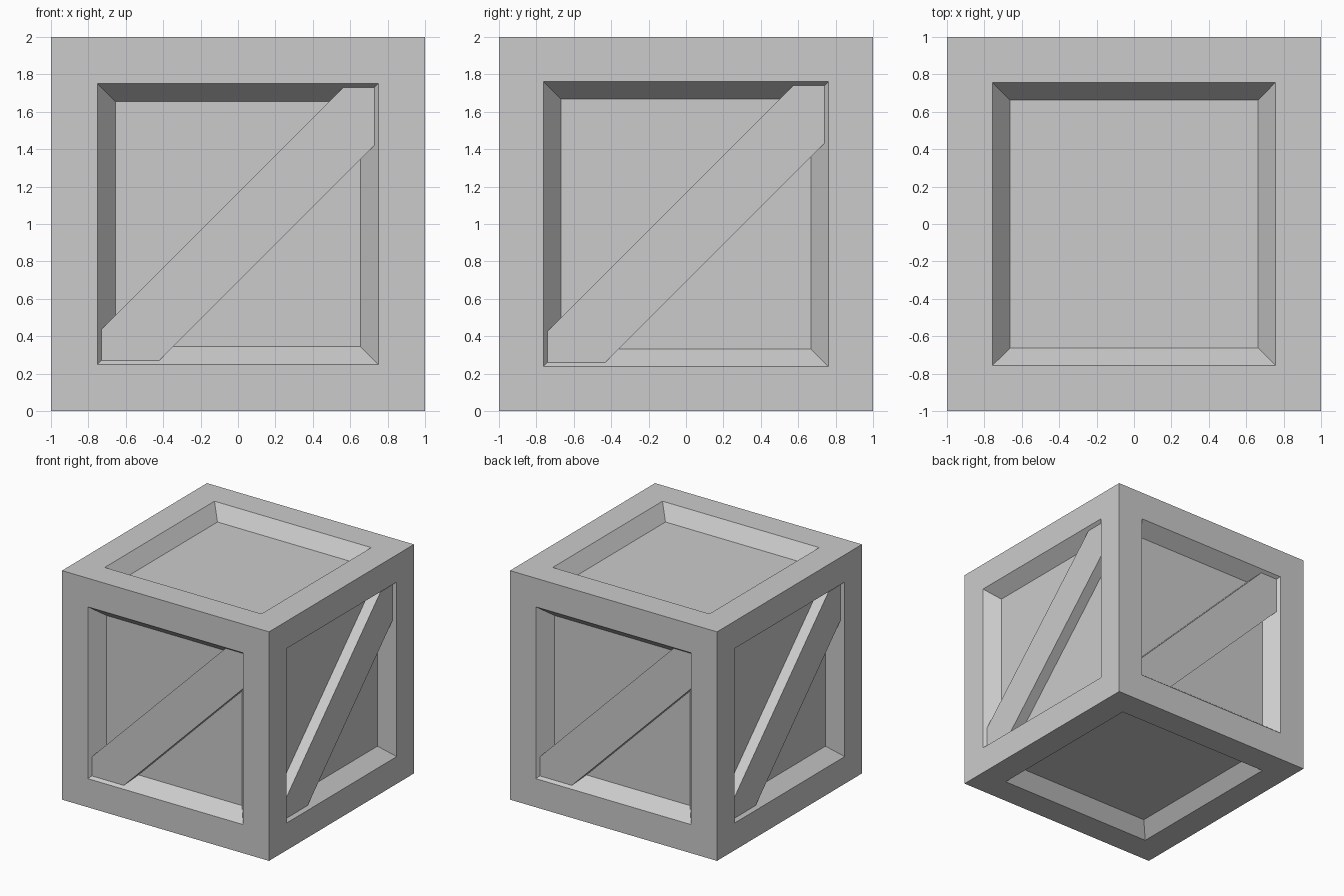
import bpy
import bmesh
from math import pi
from mathutils import Matrix, Vector

cube = bpy.data.objects.get("Cube")
if cube:
    bpy.data.objects.remove(cube, do_unlink=True)

grey = bpy.data.materials.new("plain grey")
grey.use_nodes = True
colour = (0.6, 0.6, 0.6, 1)
grey.diffuse_color = colour
grey.node_tree.nodes["Principled BSDF"].inputs["Base Color"].default_value = colour

RECESS, TAPER = 0.12, 0.095     # panel depth and slope width
BRACE_TOP = 0.025               # brace face below the frame face


def finish(bm, name):
    bmesh.ops.recalc_face_normals(bm, faces=bm.faces)
    mesh = bpy.data.meshes.new(name)
    bm.to_mesh(mesh)
    bm.free()
    mesh.materials.append(grey)
    obj = bpy.data.objects.new(name, mesh)
    bpy.context.collection.objects.link(obj)


# Crate body: each side inset to a frame, then sunk to a sloped panel
def opening(normal):
    if abs(normal.x) > 0.5:
        return 0.762
    return 0.75 if abs(normal.y) > 0.5 else 0.757


bm = bmesh.new()
bmesh.ops.create_cube(bm, size=2, matrix=Matrix.Translation((0, 0, 1)))
bm.normal_update()
for face in list(bm.faces):
    normal = face.normal.copy()
    for width in (1 - opening(normal), TAPER):
        bmesh.ops.inset_individual(bm, faces=[face], thickness=width, use_even_offset=True)
    bmesh.ops.translate(bm, verts=face.verts, vec=-normal * RECESS)
finish(bm, "crate_body")


# Diagonal brace: a six-sided board with square-cut ends, one per upright side
def brace(name, half, turn):
    upper, lower = 0.167, 0.31
    low_end = [(-half, -half + upper), (-half, -half), (-half + lower, -half)]
    outline = low_end + [(-z, -x) for x, z in reversed(low_end)]
    bm = bmesh.new()
    verts = [bm.verts.new((x, -1 + BRACE_TOP, z + 1)) for x, z in outline]
    face = bm.faces.new(verts)
    new = bmesh.ops.extrude_face_region(bm, geom=[face])["geom"]
    back = [v for v in new if isinstance(v, bmesh.types.BMVert)]
    bmesh.ops.translate(bm, verts=back, vec=Vector((0, RECESS - BRACE_TOP + 0.01, 0)))
    bm.transform(Matrix.Rotation(turn, 4, "Z"))
    finish(bm, name)


for i, side in enumerate(("front", "left", "back", "right")):
    brace(side + "_brace", 0.74 if i % 2 else 0.73, i * pi / 2)
